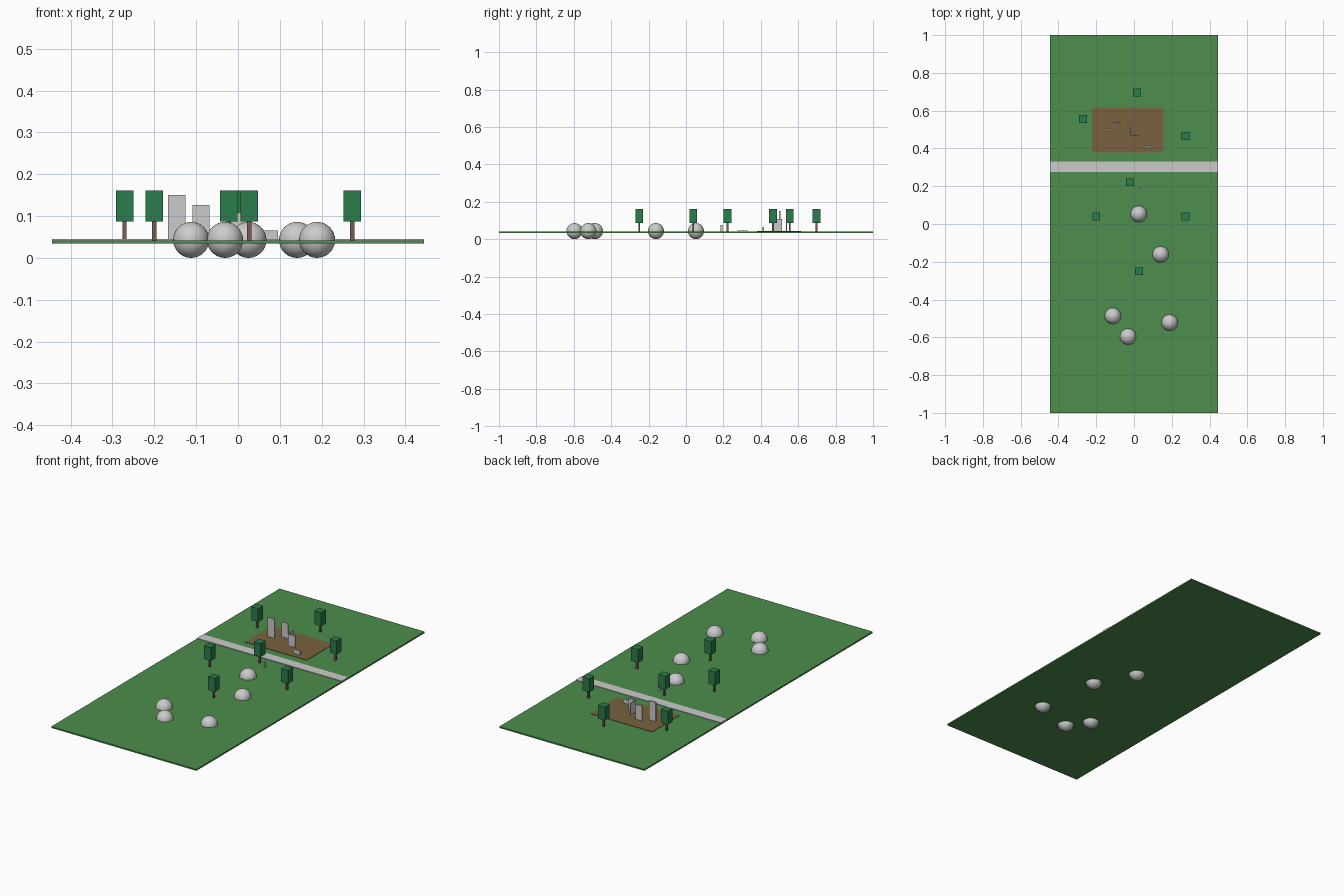
import bpy, bmesh
from mathutils import Matrix, Vector

if "Cube" in bpy.data.objects:
    bpy.data.objects.remove(bpy.data.objects["Cube"])

GROUND_Z = 0.042


def material(name, rgb):
    m = bpy.data.materials.new(name)
    m.diffuse_color = (*rgb, 1)
    m.use_nodes = True
    m.node_tree.nodes["Principled BSDF"].inputs["Base Color"].default_value = m.diffuse_color
    return m


GRASS = material("grass_green", (0.075, 0.27, 0.075))
LEAF = material("leaf_green", (0.024, 0.20, 0.068))
BARK = material("bark_brown", (0.20, 0.10, 0.09))
SOIL = material("soil_brown", (0.19, 0.12, 0.05))


def finish(name, bm, mat=None):
    mesh = bpy.data.meshes.new(name)
    bm.to_mesh(mesh)
    bm.free()
    ob = bpy.data.objects.new(name, mesh)
    bpy.context.collection.objects.link(ob)
    if mat:
        mesh.materials.append(mat)
    return ob


def box(name, x0, x1, y0, y1, z0, z1, mat=None):
    lo, hi = Vector((x0, y0, z0)), Vector((x1, y1, z1))
    bm = bmesh.new()
    bmesh.ops.create_cube(
        bm, size=1,
        matrix=Matrix.Translation((lo + hi) / 2) @ Matrix.Diagonal((*(hi - lo), 1)))
    return finish(name, bm, mat)


def boulder(name, x, y, r=0.043):
    bm = bmesh.new()
    bmesh.ops.create_uvsphere(bm, u_segments=32, v_segments=16, radius=r,
                              matrix=Matrix.Translation((x, y, r)))
    for f in bm.faces:
        f.smooth = True
    return finish(name, bm)


def tree(i, x, y):
    t, c = 0.005, 0.021
    box(f"tree_trunk_{i}", x - t, x + t, y - t, y + t, GROUND_Z, 0.087, BARK)
    box(f"tree_crown_{i}", x - c, x + c, y - c, y + c, 0.087, 0.161, LEAF)


# Ground slab, road strip and soil patch
box("ground", -0.445, 0.445, -1, 1, 0.034, GROUND_Z, GRASS)
box("road", -0.445, 0.445, 0.275, 0.33, GROUND_Z - 0.002, 0.045)
box("soil_patch", -0.222, 0.156, 0.379, 0.614, GROUND_Z - 0.002, 0.044, SOIL)

# Boulders half sunk through the ground
for i, (x, y) in enumerate([(0.025, 0.053), (0.141, -0.161), (-0.112, -0.487),
                            (-0.031, -0.596), (0.189, -0.522)]):
    boulder(f"boulder_{i}", x, y)

# Block trees
for i, (x, y) in enumerate([(0.016, 0.697), (-0.271, 0.555), (0.273, 0.465),
                            (-0.022, 0.221), (-0.2, 0.039), (0.273, 0.039),
                            (0.027, -0.25)]):
    tree(i, x, y)

# Ruined walls on the soil patch, with a corner piece
walls = [
    (-0.167, -0.126, 0.498, 0.506, 0.150),
    (-0.109, -0.068, 0.535, 0.539, 0.127),
    (-0.020, 0.024, 0.466, 0.470, 0.109),
    (-0.020, -0.016, 0.470, 0.514, 0.109),
    (0.053, 0.096, 0.408, 0.416, 0.066),
]
for i, (x0, x1, y0, y1, top) in enumerate(walls):
    box(f"ruin_wall_{i}", x0, x1, y0, y1, GROUND_Z, top)

# Small marker post beside the road
box("marker_post", 0.025, 0.035, 0.184, 0.194, GROUND_Z, 0.076)
